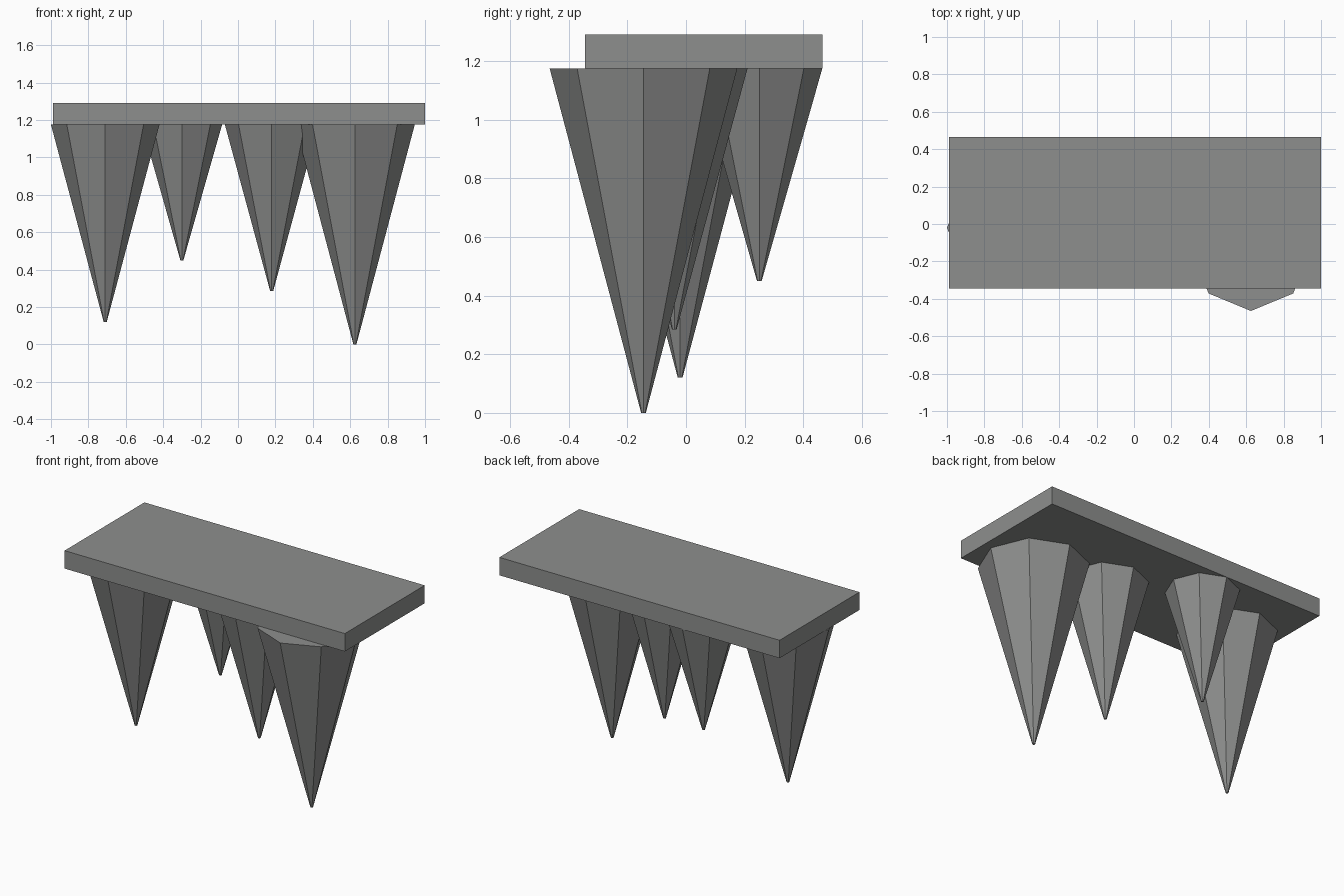
import bpy

if "Cube" in bpy.data.objects:
    bpy.data.objects.remove(bpy.data.objects["Cube"])

stone = bpy.data.materials.new("grey stone")
stone.diffuse_color = (0.27, 0.275, 0.27, 1)
stone.use_nodes = True
stone.node_tree.nodes["Principled BSDF"].inputs["Base Color"].default_value = stone.diffuse_color

SLAB_BOTTOM, SLAB_TOP = 1.175, 1.29


def finish(name):
    ob = bpy.context.object
    ob.name = name
    ob.data.materials.append(stone)
    return ob


# Ceiling slab
x0, x1, y0, y1 = -0.99, 1.0, -0.345, 0.465
bpy.ops.mesh.primitive_cube_add(
    size=1, location=((x0 + x1) / 2, (y0 + y1) / 2, (SLAB_BOTTOM + SLAB_TOP) / 2))
slab = finish("ceiling_slab")
slab.scale = (x1 - x0, y1 - y0, SLAB_TOP - SLAB_BOTTOM)

# Hanging eight-sided spikes: x, y, radius, tip height
spikes = [
    (-0.71, -0.02, 0.29, 0.12),
    (-0.30, 0.25, 0.215, 0.45),
    (0.18, -0.04, 0.25, 0.285),
    (0.625, -0.145, 0.32, 0.0),
]
for i, (x, y, r, tip) in enumerate(spikes, 1):
    bpy.ops.mesh.primitive_cone_add(
        vertices=8, radius1=0.008, radius2=r, depth=SLAB_BOTTOM - tip,
        location=(x, y, (SLAB_BOTTOM + tip) / 2))
    finish(f"stalactite_{i}")
